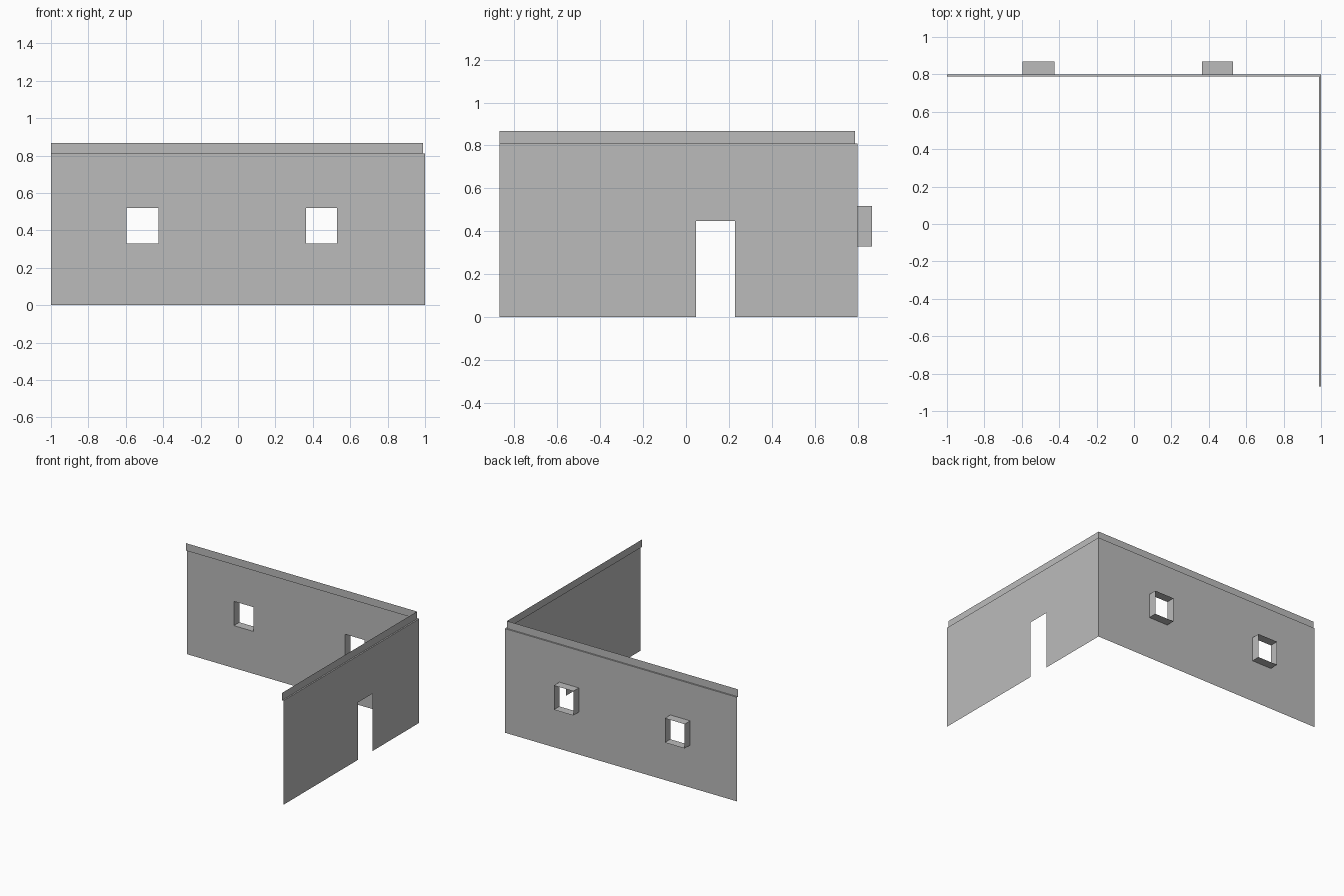
import bpy, bmesh

if "Cube" in bpy.data.objects:
    bpy.data.objects.remove(bpy.data.objects["Cube"])

grey = bpy.data.materials.new("plain grey")
grey.use_nodes = True
grey.diffuse_color = (0.5, 0.5, 0.5, 1)
grey.node_tree.nodes["Principled BSDF"].inputs["Base Color"].default_value = grey.diffuse_color

LEFT, SIDE = -1.0, 1.0          # ends of the long wall in x
FRONT, BACK = -0.87, 0.80       # ends of the side wall in y
WALL_TOP, TOP, LEDGE = 0.81, 0.868, 0.011
SILL, LINTEL, FRAME_BACK = 0.33, 0.519, 0.868
WINDOWS = [(-0.596, -0.425), (0.363, 0.53)]
DOOR, DOOR_TOP = (0.047, 0.228), 0.447


def build(name, quads):
    """Make an object of flat faces, welding shared corners."""
    bm = bmesh.new()
    for quad in quads:
        bm.faces.new([bm.verts.new(p) for p in quad])
    bmesh.ops.remove_doubles(bm, verts=bm.verts, dist=0.0001)
    mesh = bpy.data.meshes.new(name)
    bm.to_mesh(mesh)
    bm.free()
    mesh.materials.append(grey)
    obj = bpy.data.objects.new(name, mesh)
    bpy.context.collection.objects.link(obj)


def wall(name, us, zs, place, is_hole):
    """Grid of wall panels, leaving out the openings."""
    quads = []
    for u0, u1 in zip(us, us[1:]):
        for z0, z1 in zip(zs, zs[1:]):
            if not is_hole((u0 + u1) / 2, (z0 + z1) / 2):
                quads.append([place(u, z) for u, z in
                              ((u0, z0), (u1, z0), (u1, z1), (u0, z1))])
    build(name, quads)


# Long back wall with two window openings
xs = [SIDE] + sorted((x for w in WINDOWS for x in w), reverse=True) + [LEFT]
wall("back_wall", xs, [0, SILL, LINTEL, WALL_TOP],
     lambda x, z: (x, BACK, z),
     lambda x, z: SILL < z < LINTEL and any(a < x < b for a, b in WINDOWS))

# Side wall with a doorway
wall("side_wall", [FRONT, *DOOR, BACK], [0, DOOR_TOP, WALL_TOP],
     lambda y, z: (SIDE, y, z),
     lambda y, z: z < DOOR_TOP and DOOR[0] < y < DOOR[1])

# Open window frames standing out behind the back wall
for side, (x0, x1) in zip(("right", "left"), WINDOWS):
    ring = [(x0, SILL), (x0, LINTEL), (x1, LINTEL), (x1, SILL)]
    build(side + "_window_frame",
          [[(a[0], BACK, a[1]), (a[0], FRAME_BACK, a[1]),
            (b[0], FRAME_BACK, b[1]), (b[0], BACK, b[1])]
           for a, b in zip(ring, ring[1:] + ring[:1])])

# Narrow ledge and upright rim, mitred round the corner
profile = [(0, WALL_TOP), (LEDGE, WALL_TOP), (LEDGE, TOP)]
rows = [[(SIDE - d, FRONT, z), (SIDE - d, BACK - d, z), (LEFT, BACK - d, z)]
        for d, z in profile]
build("parapet_rim", [[lo[i], lo[i + 1], hi[i + 1], hi[i]]
                      for lo, hi in zip(rows, rows[1:]) for i in range(2)])
